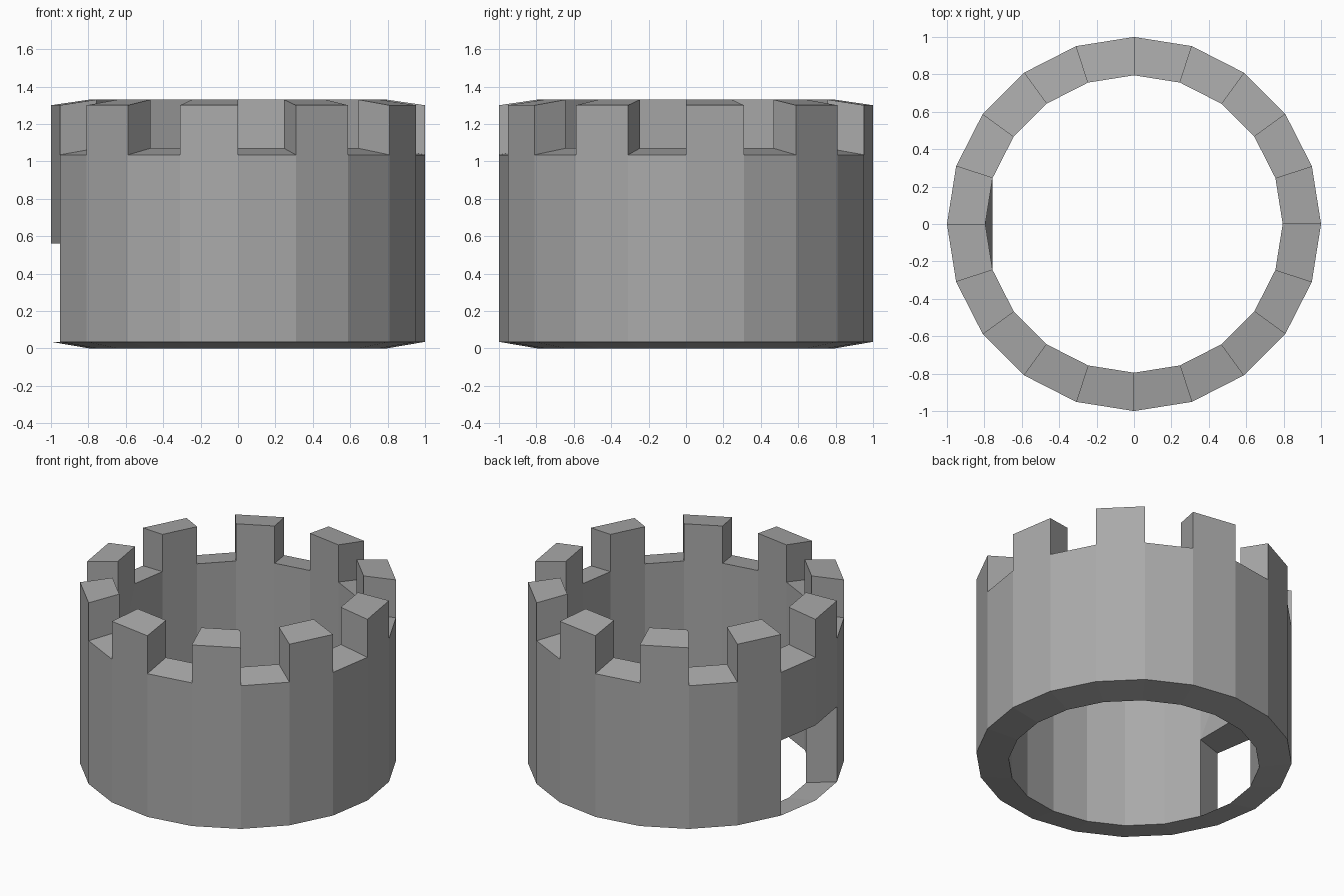
import bpy, bmesh
from math import cos, sin, tau

cube = bpy.data.objects.get("Cube")
if cube:
    bpy.data.objects.remove(cube, do_unlink=True)

SIDES = 20
OUTER, INNER = 1.0, 0.795
# heights as (outer, inner): the wall ends slope towards the outside
BASE, WALK, TOP = (0.035, 0.0), (1.035, 1.07), (1.30, 1.33)
DOOR = (0.56, 0.56)
DOOR_SEGMENTS = (9, 10)

bm = bmesh.new()
cache = {}


def out(k, level):
    return point(k, OUTER, level[0])


def inn(k, level):
    return point(k, INNER, level[1])


def point(k, radius, z):
    key = (k % SIDES, radius, z)
    if key not in cache:
        a = tau * key[0] / SIDES
        cache[key] = bm.verts.new((radius * cos(a), radius * sin(a), z))
    return cache[key]


def outer_face(k, lo, hi):
    bm.faces.new((out(k, lo), out(k + 1, lo), out(k + 1, hi), out(k, hi)))


def inner_face(k, lo, hi):
    bm.faces.new((inn(k, hi), inn(k + 1, hi), inn(k + 1, lo), inn(k, lo)))


def top_face(k, level):
    bm.faces.new((out(k, level), out(k + 1, level), inn(k + 1, level), inn(k, level)))


def end_face(k, lo, hi, flip):
    loop = [inn(k, lo), out(k, lo), out(k, hi), inn(k, hi)]
    bm.faces.new(loop[::-1] if flip else loop)


for k in range(SIDES):
    # underside of the ring, which also forms the thin door sill
    bm.faces.new((inn(k, BASE), inn(k + 1, BASE), out(k + 1, BASE), out(k, BASE)))
    # wall
    if k in DOOR_SEGMENTS:
        outer_face(k, DOOR, WALK)
    else:
        outer_face(k, BASE, WALK)
        inner_face(k, BASE, WALK)
    # alternating merlons and gaps
    if k % 2 == 0:
        outer_face(k, WALK, TOP)
        inner_face(k, WALK, TOP)
        end_face(k, WALK, TOP, False)
        end_face(k + 1, WALK, TOP, True)
        top_face(k, TOP)
    else:
        top_face(k, WALK)

# doorway: jambs, flat lintel underside and inner lintel with a straight lower edge
first, mid, last = DOOR_SEGMENTS[0], DOOR_SEGMENTS[1], DOOR_SEGMENTS[1] + 1
end_face(first, BASE, DOOR, True)
end_face(last, BASE, DOOR, False)
bm.faces.new((inn(first, DOOR), inn(last, DOOR), out(last, DOOR),
              out(mid, DOOR), out(first, DOOR)))
bm.faces.new((inn(last, DOOR), inn(first, DOOR), inn(mid, WALK)))
bm.faces.new((inn(first, WALK), inn(mid, WALK), inn(first, DOOR)))
bm.faces.new((inn(mid, WALK), inn(last, WALK), inn(last, DOOR)))

mesh = bpy.data.meshes.new("tower_wall")
bm.to_mesh(mesh)
bm.free()

# stone colour
stone = bpy.data.materials.new("stone grey")
stone.use_nodes = True
colour = (0.4, 0.4, 0.4, 1)
stone.diffuse_color = colour
stone.node_tree.nodes["Principled BSDF"].inputs["Base Color"].default_value = colour
mesh.materials.append(stone)

tower = bpy.data.objects.new("tower_wall", mesh)
bpy.context.collection.objects.link(tower)
